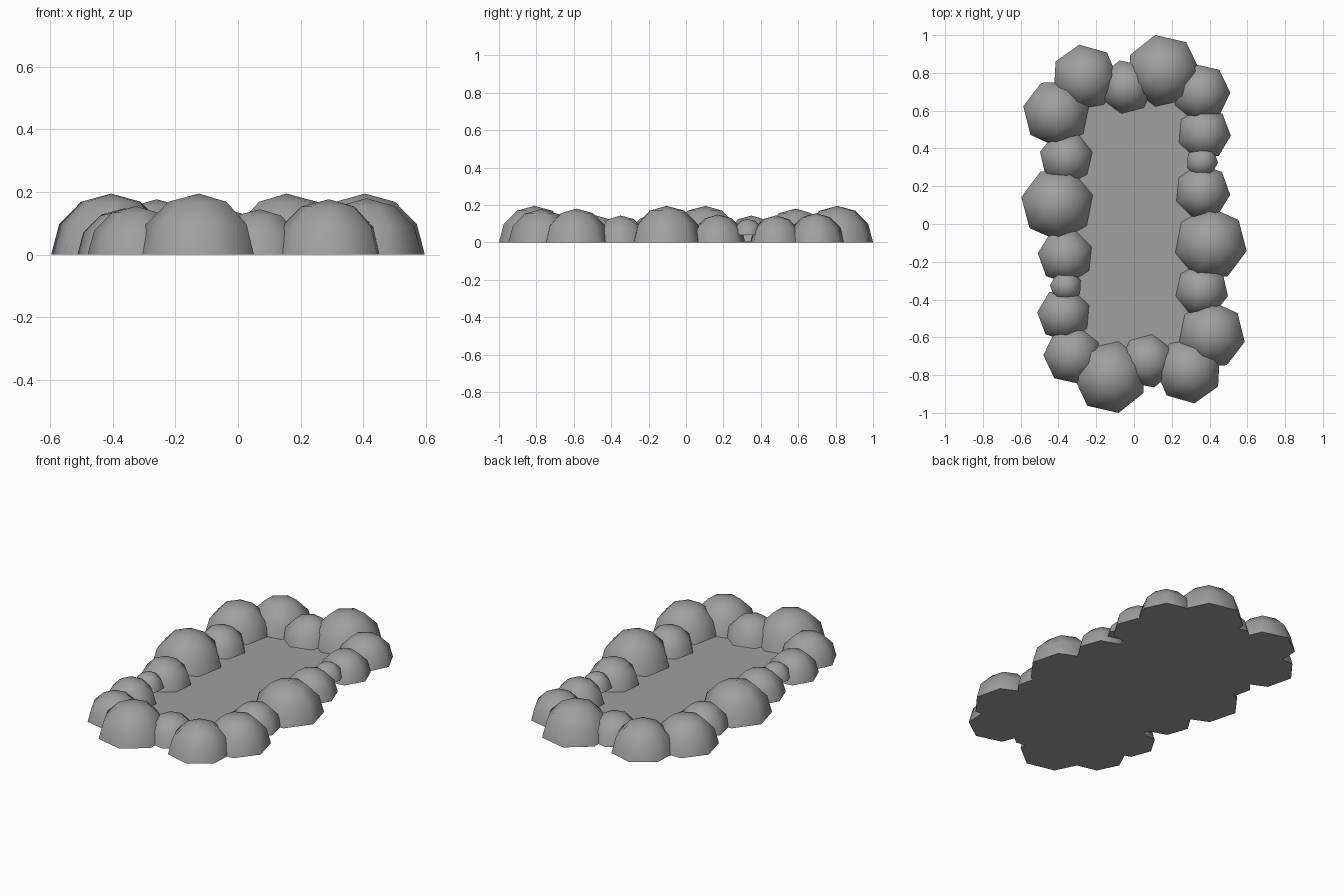
import bpy
import bmesh
from math import cos, sin, pi, radians
from mathutils import Vector

cube = bpy.data.objects.get("Cube")
if cube:
    bpy.data.objects.remove(cube, do_unlink=True)

grey = bpy.data.materials.new("stone grey")
grey.use_nodes = True
grey.diffuse_color = (0.35, 0.35, 0.35, 1)
grey.node_tree.nodes["Principled BSDF"].inputs["Base Color"].default_value = grey.diffuse_color

SIDES = 7


def finish(name, bm):
    """Turn a bmesh into a named grey object."""
    bmesh.ops.recalc_face_normals(bm, faces=bm.faces)
    mesh = bpy.data.meshes.new(name)
    bm.to_mesh(mesh)
    bm.free()
    mesh.materials.append(grey)
    obj = bpy.data.objects.new(name, mesh)
    bpy.context.collection.objects.link(obj)
    return obj


def stone(name, x, y, z, radius, turn):
    """Seven-sided half dome with a flat base."""
    bm = bmesh.new()
    rings = []
    for elevation in (0, pi / 6, pi / 3):
        r, h = radius * cos(elevation), radius * sin(elevation)
        rings.append([bm.verts.new((x + r * cos(turn + 2 * pi * i / SIDES),
                                    y + r * sin(turn + 2 * pi * i / SIDES), z + h))
                      for i in range(SIDES)])
    top = bm.verts.new((x, y, z + radius))
    bm.faces.new(rings[0][::-1])
    for i in range(SIDES):
        j = (i + 1) % SIDES
        for low, high in zip(rings, rings[1:]):
            bm.faces.new((low[i], low[j], high[j], high[i])).smooth = True
        bm.faces.new((rings[-1][i], rings[-1][j], top)).smooth = True
    # keep the base rim crisp
    for edge in bm.edges:
        edge.smooth = not (edge.verts[0] in rings[0] and edge.verts[1] in rings[0])
    return finish(name, bm)


# Half of the border: x, y, base height, radius, turn in degrees, shift of the opposite stone
border = [
    (-0.41, 0.587, 0, 0.18, 14, 0),
    (-0.26, 0.775, 0, 0.177, -3, 0.03),
    (-0.04, 0.725, 0, 0.145, 2, 0.03),
    (0.155, 0.81, 0, 0.195, 0, 0.03),
    (0.355, 0.695, 0, 0.155, 0, 0.03),
    (0.37, 0.48, 0, 0.143, -5, 0),
    (0.36, 0.33, 0.04, 0.085, -3, 0),
    (0.362, 0.17, 0, 0.148, -6, 0),
    (0.405, -0.105, 0, 0.195, -11, 0),
    (0.358, -0.35, 0, 0.143, -13, 0),
]

# Border stones, each repeated half a turn around the middle
for n, (x, y, z, radius, turn, shift) in enumerate(border, 1):
    stone(f"border_stone_{n}", x, y, z, radius, radians(turn))
    stone(f"opposite_stone_{n}", shift - x, -y, z, radius, radians(turn) + pi)

# Thin ground slab inside the ring
bm = bmesh.new()
bmesh.ops.create_cube(bm, size=1)
bmesh.ops.scale(bm, vec=Vector((0.72, 1.4, 0.008)), verts=bm.verts)
bmesh.ops.translate(bm, vec=Vector((0, 0, 0.004)), verts=bm.verts)
finish("ground_slab", bm)
